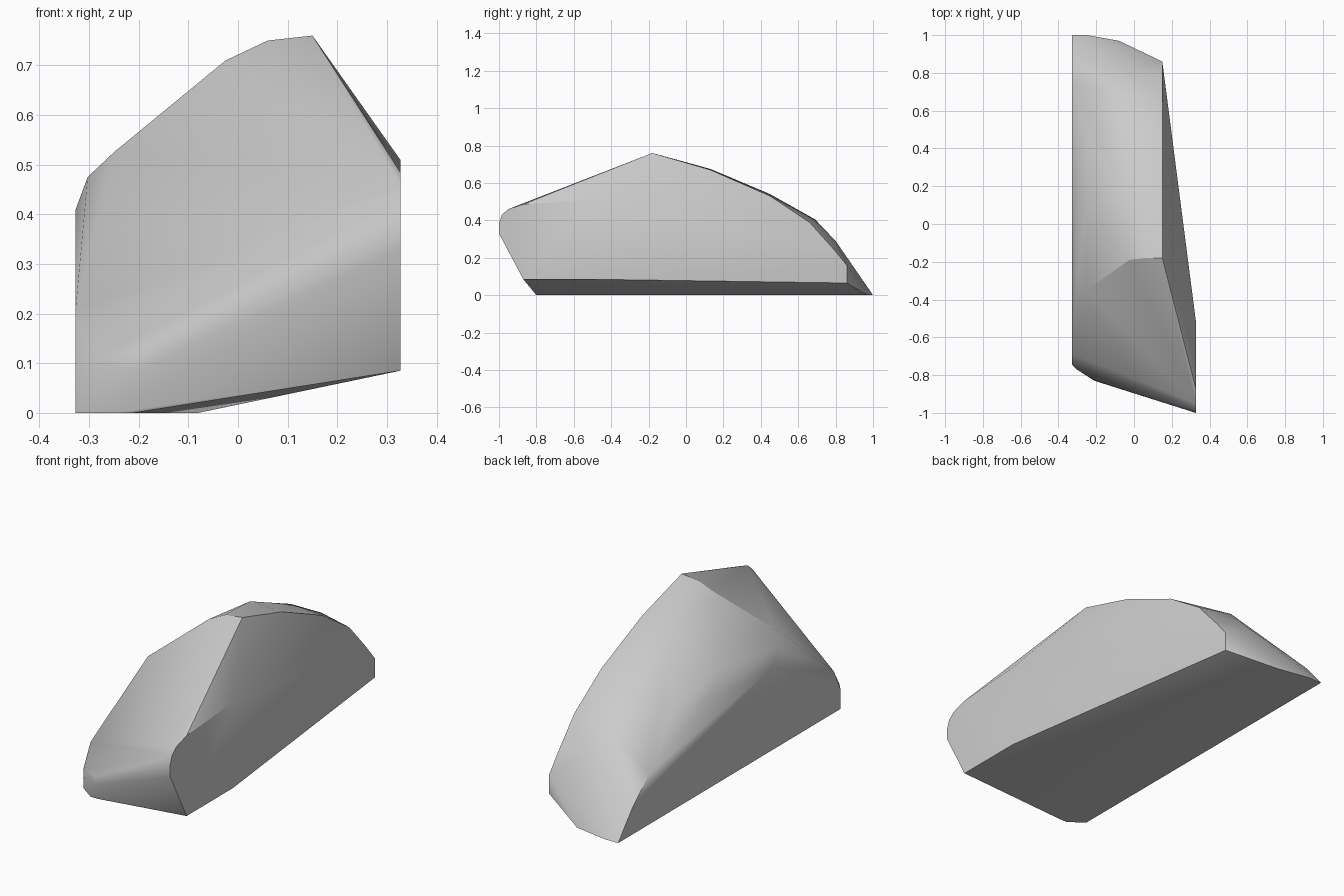
import bpy, bmesh, math

if "Cube" in bpy.data.objects:
    bpy.data.objects.remove(bpy.data.objects["Cube"])

# Side profiles (y, z) at successive x stations; the boulder is their convex skin
profiles = {
    # left flat cut
    -0.327: [(-0.745, 0), (-0.745, 0.1), (-0.69, 0.21), (-0.21, 0.41),
             (0.756, 0.25), (0.89, 0.13), (1.0, 0)],
    # left shoulder
    -0.303: [(-0.77, 0.11), (-0.28, 0.475), (0.25, 0.42)],
    -0.25: [(-0.8, 0), (-0.35, 0.525), (0.1, 0.5), (0.45, 0.42), (0.7, 0.31), (1.0, 0)],
    -0.21: [(-0.8, 0), (-0.83, 0.08), (-0.825, 0.12), (-0.8, 0.16)],
    # crest
    -0.08: [(0.97, 0)],
    -0.025: [(-0.19, 0.71), (0.13, 0.675), (0.45, 0.54), (0.69, 0.405), (0.8, 0.29)],
    0.06: [(-0.18, 0.75)],
    # right shoulder
    0.15: [(-0.18, 0.76), (0.13, 0.67), (0.45, 0.53), (0.66, 0.39),
           (0.79, 0.245), (0.86, 0.16), (0.86, 0.065)],
    # right flat cut with rounded nose
    0.327: [(-0.51, 0.085), (-0.51, 0.51), (-0.87, 0.485), (-0.95, 0.46),
            (-0.985, 0.43), (-1.0, 0.385), (-1.0, 0.33), (-0.87, 0.085)],
}

bm = bmesh.new()
for x, outline in profiles.items():
    for y, z in outline:
        bm.verts.new((x, y, z))
bmesh.ops.convex_hull(bm, input=bm.verts[:])
bmesh.ops.delete(bm, geom=[v for v in bm.verts if not v.link_faces], context='VERTS')
bmesh.ops.dissolve_limit(bm, angle_limit=math.radians(0.5),
                         verts=bm.verts[:], edges=bm.edges[:])
bmesh.ops.recalc_face_normals(bm, faces=bm.faces[:])

mesh = bpy.data.meshes.new("boulder")
bm.to_mesh(mesh)
bm.free()
boulder = bpy.data.objects.new("boulder", mesh)
bpy.context.collection.objects.link(boulder)

# Soft facets, crisp cuts
bpy.context.view_layer.objects.active = boulder
boulder.select_set(True)
bpy.ops.object.shade_smooth_by_angle(angle=math.radians(30))
